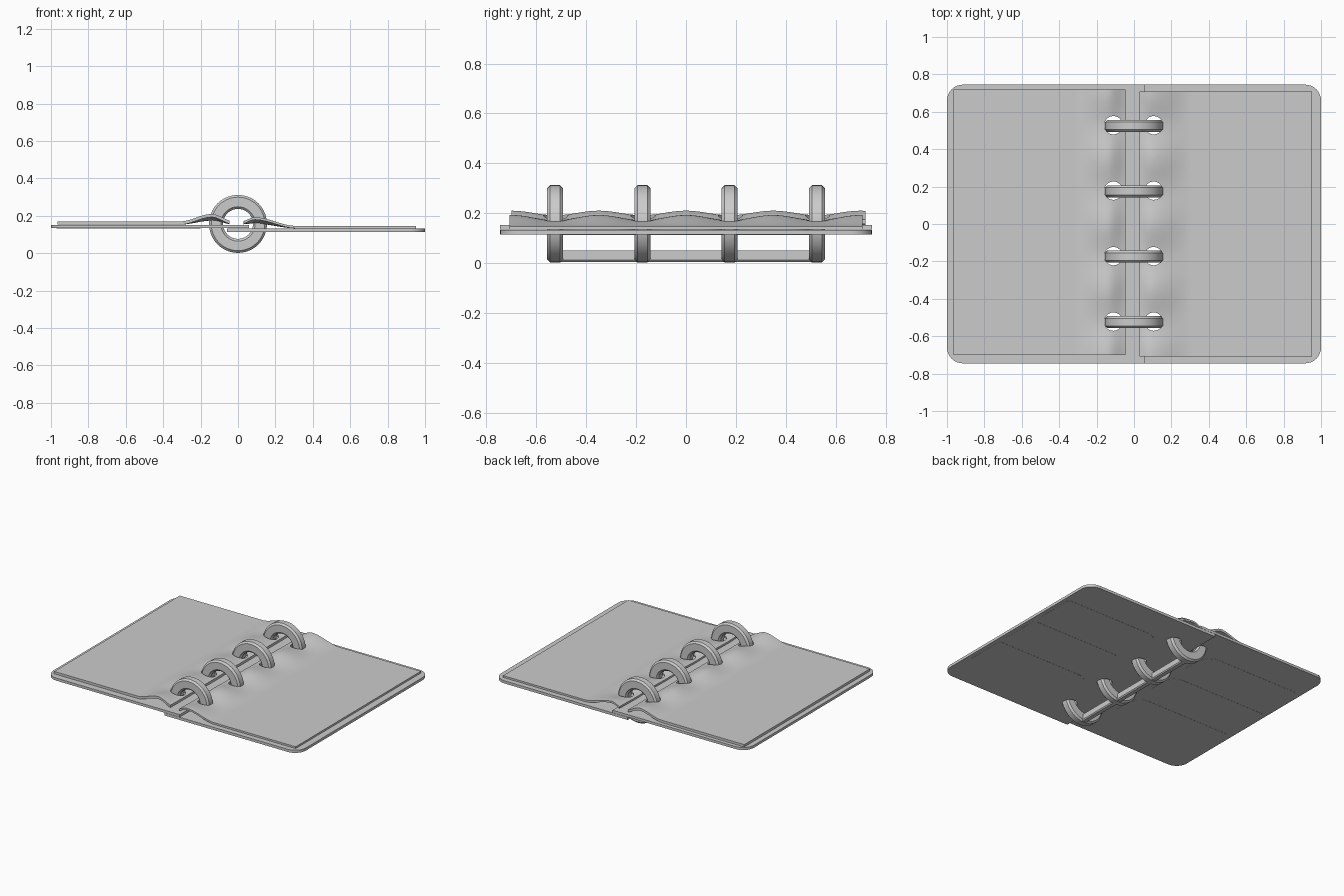
import bpy, bmesh, math

if "Cube" in bpy.data.objects:
    bpy.data.objects.remove(bpy.data.objects["Cube"])

RING_Y = [-0.525, -0.175, 0.175, 0.525]


def make(name, verts, faces):
    me = bpy.data.meshes.new(name)
    me.from_pydata(verts, [], faces)
    bm = bmesh.new()
    bm.from_mesh(me)
    bmesh.ops.recalc_face_normals(bm, faces=bm.faces)
    bm.to_mesh(me)
    bm.free()
    ob = bpy.data.objects.new(name, me)
    bpy.context.collection.objects.link(ob)
    return ob


def smooth(ob):
    bpy.ops.object.select_all(action='DESELECT')
    ob.select_set(True)
    bpy.context.view_layer.objects.active = ob
    bpy.ops.object.shade_smooth_by_angle(angle=math.radians(30))


def slab(name, outline, z0, z1):
    n = len(outline)
    verts = [(x, y, z) for z in (z0, z1) for x, y in outline]
    faces = [tuple(range(n)), tuple(range(n, 2 * n))]
    faces += [(i, (i + 1) % n, n + (i + 1) % n, n + i) for i in range(n)]
    return make(name, verts, faces)


def outline(side, inner, outer, y0, y1, r_in, r_out):
    """Rectangle with separate corner radii at its inner and outer ends."""
    pts = []
    for cx, cy, r, a in ((outer - r_out, y1 - r_out, r_out, 0), (inner + r_in, y1 - r_in, r_in, 90),
                         (inner + r_in, y0 + r_in, r_in, 180), (outer - r_out, y0 + r_out, r_out, 270)):
        steps = 8 if r > 0 else 0
        for i in range(steps + 1):
            t = math.radians(a + 90 * i / max(steps, 1))
            pts.append((side * (cx + r * math.cos(t)), cy + r * math.sin(t)))
    return pts


def step(a, b, x):
    t = min(max((x - a) / (b - a), 0), 1)
    return t * t * (3 - 2 * t)


def page(name, side, inner, outer, y0, y1, z, thick, edge, peak, crest):
    """Sheet that lies flat, then bulges up beside the rings, dipping at each ring."""
    us = [outer + (0.32 - outer) * i / 4 for i in range(4)]
    us += [0.32 + (inner - 0.32) * i / 24 for i in range(25)]
    ny = 64
    rows = []
    for u in us:
        row = []
        for j in range(ny + 1):
            y = y0 + (y1 - y0) * j / ny
            wave = 0.77 - 0.23 * math.cos(2 * math.pi * (y - 0.175) / 0.35)
            if u > crest:
                h = peak * wave * (1 - step(crest, 0.31, u))
            else:
                h = edge + (peak * wave - edge) * step(inner - 0.02, crest, u)
            row.append((side * u, y, z + h))
        rows.append(row)
    top = [v for row in rows for v in row]
    n, m = len(top), ny + 1
    verts = [(x, y, h + thick) for x, y, h in top] + top
    faces = []
    for i in range(len(us) - 1):
        for j in range(ny):
            q = (i * m + j, i * m + j + 1, (i + 1) * m + j + 1, (i + 1) * m + j)
            faces += [q, tuple(k + n for k in reversed(q))]
    last = (len(us) - 1) * m
    rim = list(range(m)) + [i * m + ny for i in range(1, len(us))]
    rim += [last + j for j in range(ny - 1, -1, -1)] + [i * m for i in range(len(us) - 2, 0, -1)]
    faces += [(a, b, b + n, a + n) for a, b in zip(rim, rim[1:] + rim[:1])]
    return make(name, verts, faces)


# covers, the left one lapping over the right one at the spine
covers = [slab("left_cover", outline(-1, -0.06, 1, -0.745, 0.745, 0, 0.085), 0.134, 0.152),
          slab("right_cover", outline(1, -0.06, 1, -0.745, 0.745, 0, 0.085), 0.114, 0.133)]

# pages
pages = [page("left_page", -1, 0.045, 0.965, -0.70, 0.72, 0.153, 0.017, 0.001, 0.040, 0.14),
         page("right_page", 1, 0.03, 0.952, -0.708, 0.708, 0.1335, 0.013, 0.021, 0.046, 0.09)]

# punch the ring holes through covers and pages
bm = bmesh.new()
for y in RING_Y:
    for x in (-0.11, 0.105):
        r = bmesh.ops.create_cone(bm, cap_ends=True, segments=28, radius1=0.049, radius2=0.049, depth=0.3)
        bmesh.ops.translate(bm, verts=r["verts"], vec=(x, y + 0.003, 0.16))
me = bpy.data.meshes.new("hole_cutter")
bm.to_mesh(me)
bm.free()
cutter = bpy.data.objects.new("hole_cutter", me)
bpy.context.collection.objects.link(cutter)
for ob in covers + pages:
    mod = ob.modifiers.new("holes", 'BOOLEAN')
    mod.object, mod.operation, mod.solver = cutter, 'DIFFERENCE', 'EXACT'
    bpy.ops.object.select_all(action='DESELECT')
    ob.select_set(True)
    bpy.context.view_layer.objects.active = ob
    bpy.ops.object.modifier_apply(modifier="holes")
    smooth(ob)
bpy.data.objects.remove(cutter)

# shallow raised strips under each cover
for side, label, z in ((-1, "left", 0.134), (1, "right", 0.114)):
    for k, y in enumerate((-0.35, 0, 0.35)):
        slab(f"{label}_cover_strip_{k + 1}",
             outline(side, 0.2, 0.97, y - 0.15, y + 0.15, 0.1, 0.02), z - 0.001, z + 0.003)

# rings with a chamfered section
w, c, ri, ro, seg = 0.032, 0.012, 0.08, 0.155, 40
section = [(ri, -w + c), (ri + c, -w), (ro - c, -w), (ro, -w + c),
           (ro, w - c), (ro - c, w), (ri + c, w), (ri, w - c)]
for k, y in enumerate(RING_Y):
    verts, faces = [], []
    for i in range(seg):
        a = 2 * math.pi * i / seg
        verts += [(r * math.cos(a), y + d, 0.157 + r * math.sin(a)) for r, d in section]
        b = ((i + 1) % seg) * 8
        faces += [(i * 8 + j, i * 8 + (j + 1) % 8, b + (j + 1) % 8, b + j) for j in range(8)]
    smooth(make(f"ring_{k + 1}", verts, faces))

# bar joining the rings at the bottom
bar = [(-0.02, 0.05), (0.02, 0.05), (0.02, 0.012), (0.014, 0.005), (-0.014, 0.005), (-0.02, 0.012)]
n = len(bar)
make("ring_bar", [(x, y, z) for y in (-0.525, 0.525) for x, z in bar],
     [tuple(range(n)), tuple(range(n, 2 * n))] +
     [(i, (i + 1) % n, n + (i + 1) % n, n + i) for i in range(n)])
